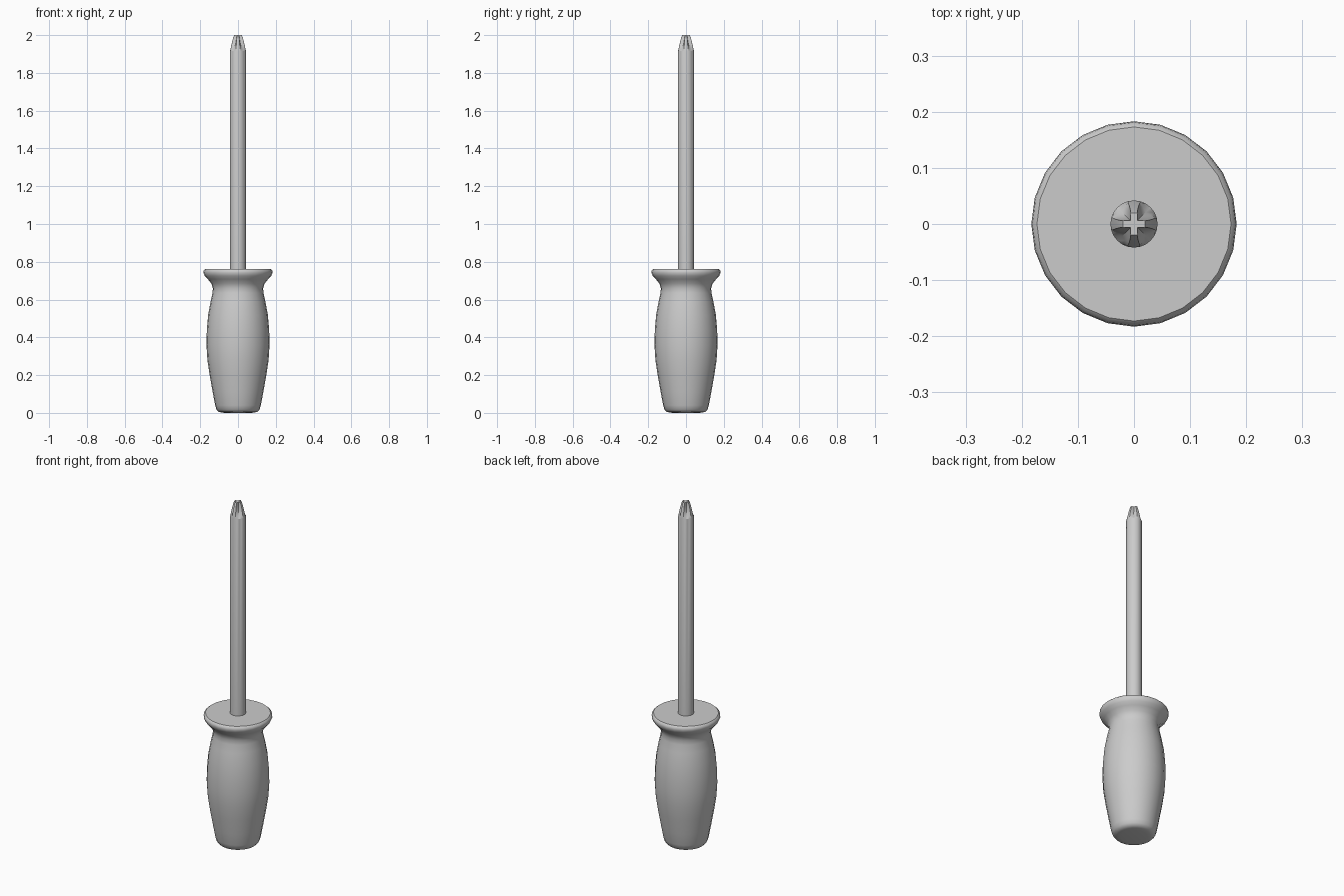
import bpy, bmesh
from math import sin, cos, pi, radians

if "Cube" in bpy.data.objects:
    bpy.data.objects.remove(bpy.data.objects["Cube"])

SIDES = 24


def loft(name, sections, sharp=40):
    """Skin a stack of equal-sized rings and cap both ends."""
    bm = bmesh.new()
    rings = [[bm.verts.new(p) for p in s] for s in sections]
    for a, b in zip(rings, rings[1:]):
        for i in range(SIDES):
            j = (i + 1) % SIDES
            bm.faces.new((a[i], a[j], b[j], b[i]))
    bm.faces.new(rings[0][::-1])
    bm.faces.new(rings[-1])
    me = bpy.data.meshes.new(name)
    bm.to_mesh(me)
    bm.free()
    me.shade_smooth()
    me.set_sharp_from_angle(angle=radians(sharp))
    ob = bpy.data.objects.new(name, me)
    bpy.context.collection.objects.link(ob)
    return ob


def circle(r, z):
    return [(r * cos(2 * pi * i / SIDES), r * sin(2 * pi * i / SIDES), z)
            for i in range(SIDES)]


def cross(z, r, w, c):
    """Four-winged section: wing reach r, half width w, valley corner at (c, c)."""
    m = ((r + c) / 2, (w + c) / 2)
    quarter = [(r, 0), (r * 0.98, w), m, (c, c), m[::-1], (w, r * 0.98)]
    pts = []
    for k in range(4):
        for x, y in quarter:
            for _ in range(k):
                x, y = -y, x
            pts.append((x, y, z))
    return pts


# Handle: turned grip with a flared collar
grip = [(0.088, 0.002), (0.103, 0.006), (0.114, 0.018), (0.121, 0.04),
        (0.134, 0.11), (0.150, 0.20), (0.162, 0.28), (0.167, 0.36),
        (0.165, 0.44), (0.158, 0.52), (0.145, 0.59), (0.135, 0.635),
        (0.133, 0.66), (0.141, 0.685), (0.160, 0.708), (0.176, 0.725),
        (0.183, 0.742), (0.181, 0.755), (0.173, 0.762)]
loft("handle", [circle(0.07, 0)] + [circle(r, z) for r, z in grip])

# Shaft and fluted cross tip
loft("shaft_with_cross_tip", [
    circle(0.042, 0.74),
    circle(0.042, 1.915),
    cross(1.93, 0.039, 0.0105, 0.021),
    cross(1.955, 0.0335, 0.0085, 0.0125),
    cross(1.985, 0.026, 0.0065, 0.0075),
    cross(2.0, 0.020, 0.006, 0.006),
], sharp=30)
